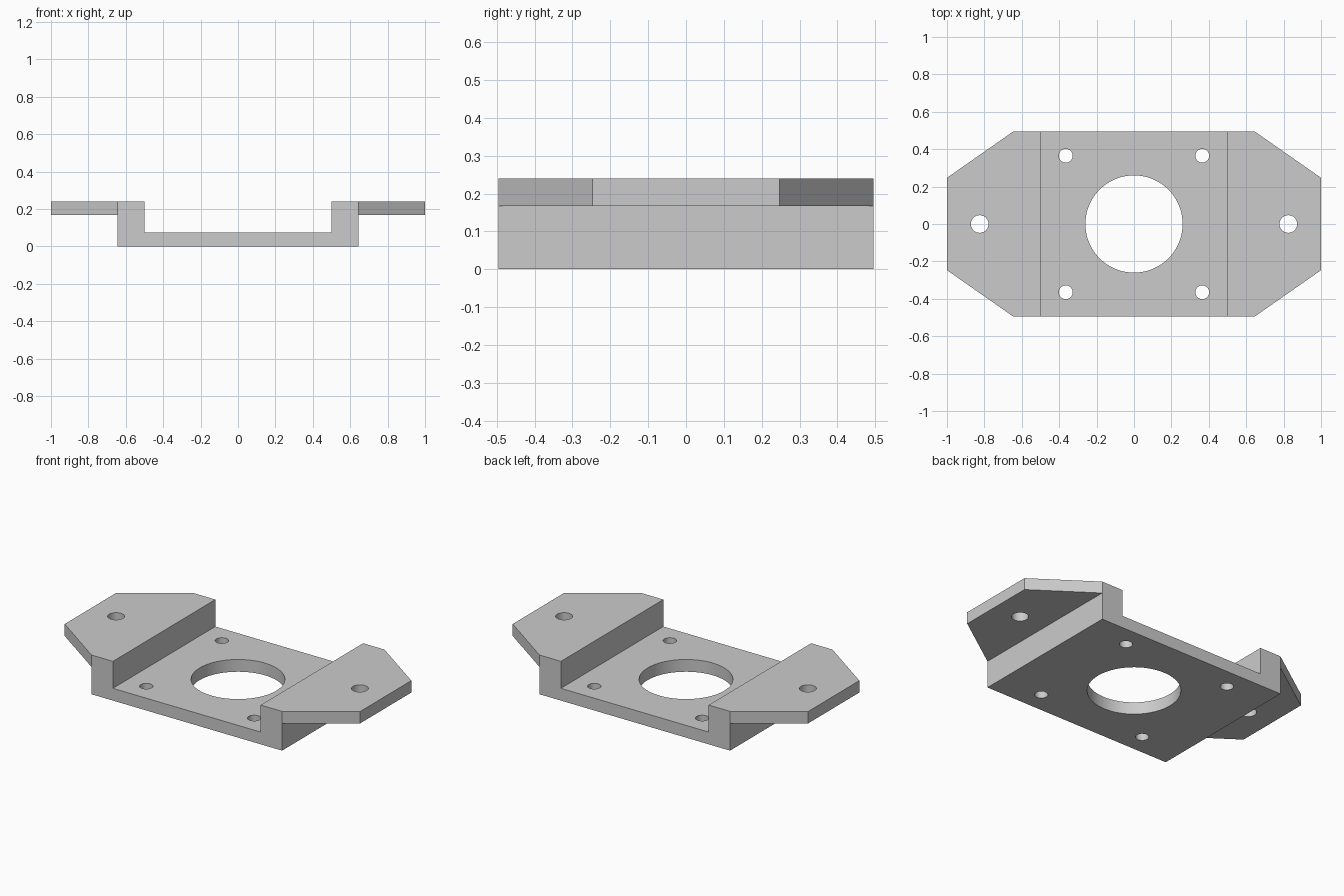
import bpy, bmesh, math
from mathutils import Matrix

cube = bpy.data.objects.get("Cube")
if cube:
    bpy.data.objects.remove(cube, do_unlink=True)

INNER, OUTER, TIP = 0.5, 0.645, 1.0          # half widths
FLOOR, WING_LOW, TOP = 0.075, 0.167, 0.24    # heights
DEPTH, TIP_DEPTH = 0.495, 0.247              # half depths

grey = bpy.data.materials.new("light grey")
grey.use_nodes = True
colour = (0.6, 0.6, 0.6, 1)
grey.diffuse_color = colour
grey.node_tree.nodes["Principled BSDF"].inputs["Base Color"].default_value = colour


def add_object(name, bm):
    bmesh.ops.recalc_face_normals(bm, faces=bm.faces)
    mesh = bpy.data.meshes.new(name)
    bm.to_mesh(mesh)
    bm.free()
    mesh.materials.append(grey)
    obj = bpy.data.objects.new(name, mesh)
    bpy.context.collection.objects.link(obj)
    return obj


# Bracket: channel section with two wings that taper towards their tips
half = [(OUTER, 0), (OUTER, WING_LOW), (TIP, WING_LOW),
        (TIP, TOP), (OUTER, TOP), (INNER, TOP), (INNER, FLOOR)]
outline = half + [(-x, z) for x, z in reversed(half)]
n = len(outline)
bm = bmesh.new()
rows = []
for side in (-1, 1):
    rows.append([bm.verts.new((x, side * (TIP_DEPTH if abs(x) == TIP else DEPTH), z))
                 for x, z in outline])
for i in range(n):
    j = (i + 1) % n
    bm.faces.new((rows[0][i], rows[0][j], rows[1][j], rows[1][i]))
for row in rows:
    wing = row[1:5]
    other_wing = row[n - 5:n - 1]
    channel = [v for v in row if abs(v.co.x) < TIP]
    for loop in (wing, other_wing, channel):
        bm.faces.new(loop)
bmesh.ops.dissolve_limit(bm, angle_limit=0.01, verts=bm.verts, edges=bm.edges)
bracket = add_object("mounting_bracket", bm)

# Holes: large centre bore, four floor screw holes, one hole in each wing
holes = [(0, 0, 0.26)]
holes += [(sx * 0.365, sy * 0.365, 0.037) for sx in (-1, 1) for sy in (-1, 1)]
holes += [(sx * 0.825, 0, 0.047) for sx in (-1, 1)]
bm = bmesh.new()
for x, y, r in holes:
    bmesh.ops.create_cone(bm, cap_ends=True, segments=64, radius1=r, radius2=r,
                          depth=1, matrix=Matrix.Translation((x, y, 0)))
cutter = add_object("hole_cutter", bm)
cutter.hide_render = True

cut = bracket.modifiers.new("holes", "BOOLEAN")
cut.operation = "DIFFERENCE"
cut.solver = "EXACT"
cut.object = cutter

# Bake the holes, then smooth only the round walls
bpy.ops.object.select_all(action="DESELECT")
bracket.select_set(True)
bpy.context.view_layer.objects.active = bracket
bpy.ops.object.modifier_apply(modifier=cut.name)
bpy.data.objects.remove(cutter, do_unlink=True)
bpy.ops.object.shade_smooth_by_angle(angle=math.radians(30))
